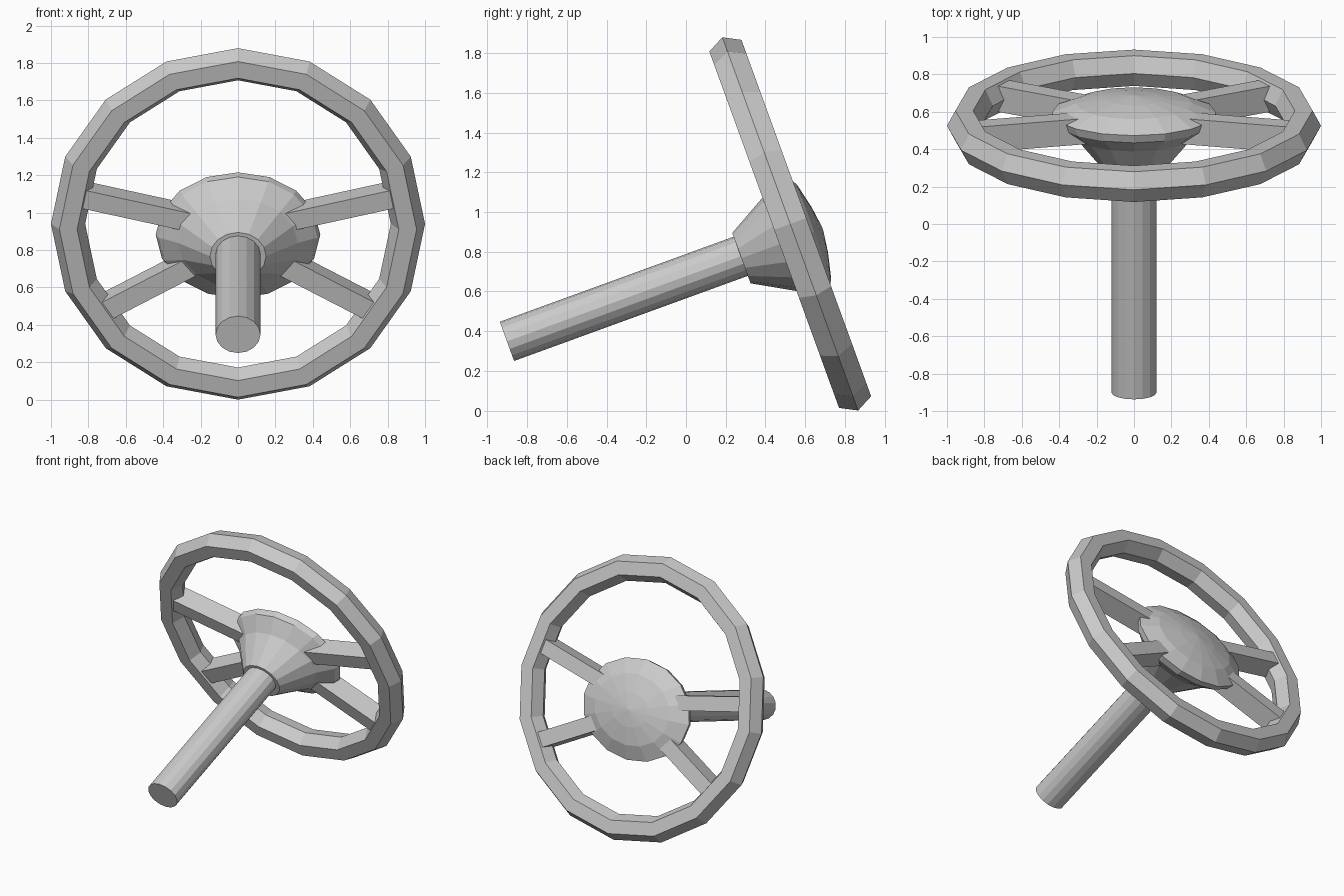
import bpy, bmesh
from math import sin, cos, pi, radians, hypot
from mathutils import Matrix, Vector

if "Cube" in bpy.data.objects:
    bpy.data.objects.remove(bpy.data.objects["Cube"])

# Wheel frame: x across, u up along the tilted wheel, a along the column axis
TILT = radians(20)
CENTRE = Vector((0, 0.525, 0.94))
SIDES = 16


def place(x, u, a):
    return CENTRE + Vector((x, a * cos(TILT) - u * sin(TILT),
                            a * sin(TILT) + u * cos(TILT)))


def finish(name, bm):
    bmesh.ops.recalc_face_normals(bm, faces=bm.faces)
    mesh = bpy.data.meshes.new(name)
    bm.to_mesh(mesh)
    bm.free()
    obj = bpy.data.objects.new(name, mesh)
    bpy.context.collection.objects.link(obj)
    return obj


def loft(name, rings, closed=False, u0=0.0):
    """Join elliptical rings given as (a, x radius, u radius)."""
    bm = bmesh.new()
    loops = []
    for a, rx, ru in rings:
        loops.append([bm.verts.new(place(rx * sin(2 * pi * i / SIDES),
                                         u0 + ru * cos(2 * pi * i / SIDES), a))
                      for i in range(SIDES)])
    pairs = list(zip(loops, loops[1:]))
    if closed:
        pairs.append((loops[-1], loops[0]))
    for p, q in pairs:
        for i in range(SIDES):
            j = (i + 1) % SIDES
            bm.faces.new((p[i], p[j], q[j], q[i]))
    if not closed:
        bm.faces.new(loops[0])
        bm.faces.new(loops[-1])
    return finish(name, bm)


def spoke(name, start, end, half_width, half_depth):
    """Rectangular bar lying in the wheel plane."""
    dx, du = end[0] - start[0], end[1] - start[1]
    length = hypot(dx, du)
    nx, nu = -du / length * half_width, dx / length * half_width
    bm = bmesh.new()
    bmesh.ops.create_cube(bm, size=2)
    for v in bm.verts:
        base = start if v.co.x < 0 else end
        v.co = place(base[0] + nx * v.co.y, base[1] + nu * v.co.y,
                     half_depth * v.co.z)
    return finish(name, bm)


# Rim with a six-sided section
section = [(0, 1.0), (0.086, 0.955), (0.086, 0.86),
           (0, 0.817), (-0.086, 0.86), (-0.086, 0.955)]
loft("rim", [(a, r, r) for a, r in section], closed=True)

# Oval hub: cone at the front, shallow dome at the back
loft("hub", [(-0.29, 0.15, 0.135), (-0.083, 0.32, 0.252), (0.0, 0.425, 0.345),
             (0.045, 0.44, 0.355), (0.10, 0.31, 0.25), (0.13, 0.15, 0.12),
             (0.145, 0.01, 0.01)], u0=-0.078)

# Column
loft("column", [(-1.543, 0.12, 0.105), (-0.2, 0.12, 0.105)], u0=-0.068)

# Two pairs of spokes
for side, label in ((1, "right"), (-1, "left")):
    spoke("upper_spoke_" + label, (side * 0.2, 0.02), (side * 0.88, 0.178),
          0.052, 0.073)
    spoke("lower_spoke_" + label, (side * 0.2, -0.193), (side * 0.765, -0.503),
          0.055, 0.073)
